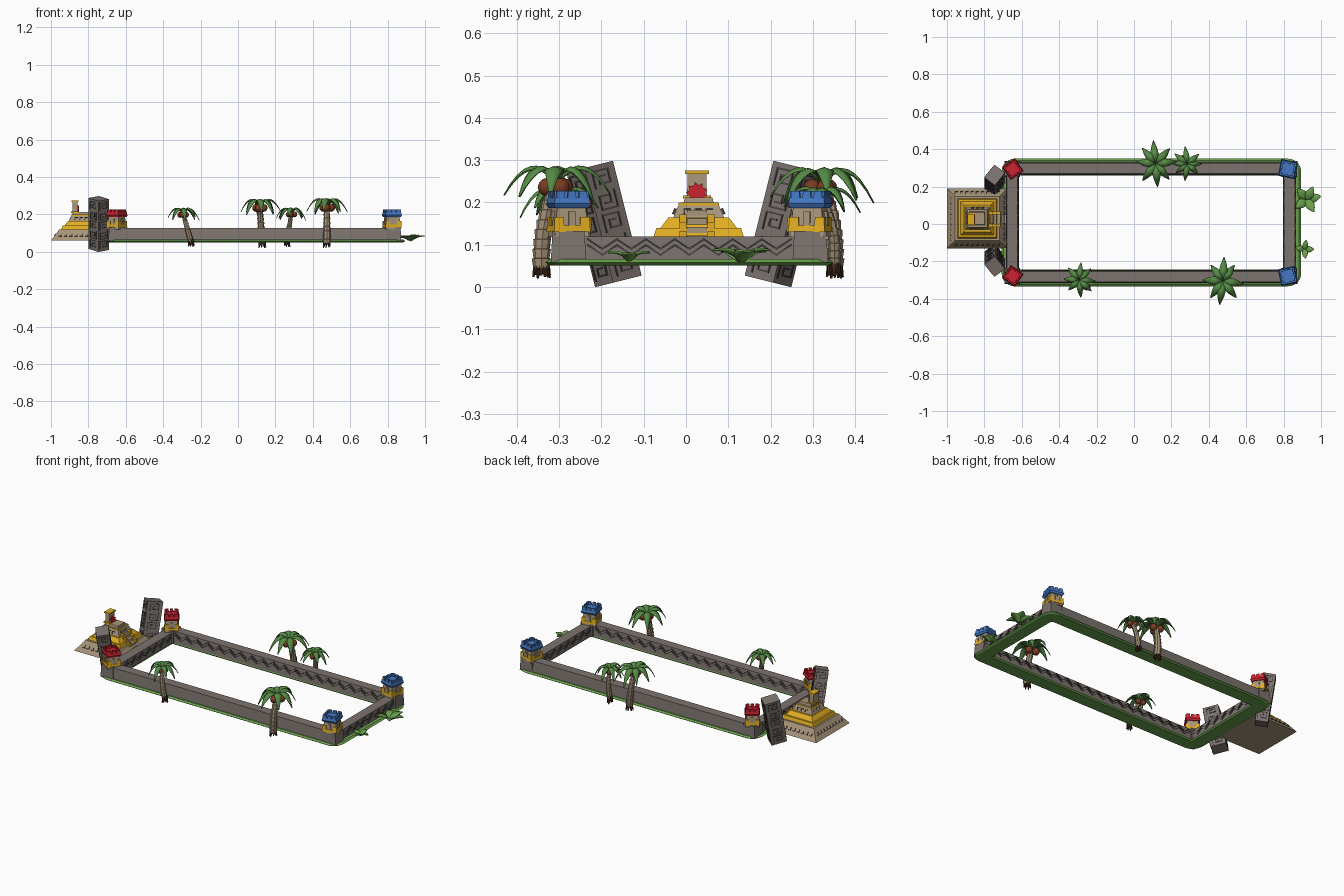
import bpy, bmesh, math, random
from mathutils import Matrix, Vector

if "Cube" in bpy.data.objects:
    bpy.data.objects.remove(bpy.data.objects["Cube"])
random.seed(4)
T = Matrix.Translation
def R(deg, ax): return Matrix.Rotation(math.radians(deg), 4, ax)

def mat(name, hexa):
    m = bpy.data.materials.new(name)
    c = [int(hexa[i:i + 2], 16) / 255 for i in (0, 2, 4)]
    m.diffuse_color = [((v + .055) / 1.055) ** 2.4 if v > .04 else v / 12.92 for v in c] + [1]
    m.use_nodes = True
    m.node_tree.nodes["Principled BSDF"].inputs["Base Color"].default_value = m.diffuse_color
    return m
STONE, DARK = mat("grey stone", "7c736e"), mat("dark carving", "4a4543")
TAN, GOLD = mat("tan stone", "a8957a"), mat("gold", "e2ae22")
RED, BLUE = mat("red", "cc2230"), mat("blue", "4579c4")
LEAF, GRASS = mat("leaf green", "558a45"), mat("grass green", "69a04c")
NUT, ROOT = mat("coconut brown", "783c24"), mat("root brown", "3e281c")

def obj(name, bm, m, smooth=False, solid=0):
    bmesh.ops.recalc_face_normals(bm, faces=bm.faces)
    me = bpy.data.meshes.new(name)
    bm.to_mesh(me); bm.free()
    me.materials.append(m)
    o = bpy.data.objects.new(name, me)
    bpy.context.collection.objects.link(o)
    if smooth:
        for p in me.polygons: p.use_smooth = True
    if solid:
        s = o.modifiers.new("thickness", "SOLIDIFY")
        s.thickness = solid
    return o

def loft(bm, loops, closed=False):
    """Skin between loops of points; cap the ends, or close into a ring."""
    vs = [[bm.verts.new(p) for p in l] for l in loops]
    n = len(vs[0])
    for a, b in zip(vs, vs[1:] + (vs[:1] if closed else [])):
        for i in range(n):
            bm.faces.new((a[i], a[(i + 1) % n], b[(i + 1) % n], b[i]))
    if not closed:
        bm.faces.new(vs[0]); bm.faces.new(vs[-1])

def frustum(bm, z0, z1, a, b=None, M=Matrix()):
    """Box or tapered block, a and b are half sizes at bottom and top."""
    b = b or a
    loft(bm, [[M @ Vector((sx * h[0], sy * h[1], z)) for sx, sy in ((-1, -1), (1, -1), (1, 1), (-1, 1))]
              for z, h in ((z0, a), (z1, b))])

def bars(bm, pts, w, d, M):
    """Raised line along pts in the local x/z plane, facing -y."""
    for p, q in zip(pts, pts[1:]):
        L, a = math.dist(p, q), math.degrees(math.atan2(q[1] - p[1], q[0] - p[0]))
        B = M @ T(((p[0] + q[0]) / 2, 0, (p[1] + q[1]) / 2)) @ R(-a, 'Y')
        frustum(bm, -w / 2, w / 2, (L / 2 + w / 2, d), None, B)

# grass ring under the walls
CX, CY = .093, .008
def rounded(hx, hy, r, z):
    return [(CX + sx * (hx - r) + r * math.cos(math.radians(a0 + a)),
             CY + sy * (hy - r) + r * math.sin(math.radians(a0 + a)), z)
            for sx, sy, a0 in ((1, 1, 0), (-1, 1, 90), (-1, -1, 180), (1, -1, 270)) for a in range(0, 91, 15)]
bm = bmesh.new()
loft(bm, [rounded(.79, .331, .06, .051), rounded(.801, .341, .07, .058), rounded(.79, .331, .06, .066),
          rounded(.716, .257, .01, .066), rounded(.709, .25, .008, .058), rounded(.716, .257, .01, .051)], True)
obj("grass_ring", bm, GRASS)

# walls and zigzag carvings
bm, cz = bmesh.new(), bmesh.new()
def zigzag(length, z0, z1, n, M):
    for k in (0, .014):
        pts = [(-length / 2 + length * i / n, (z0 if i % 2 else z1) - k) for i in range(n + 1)]
        bars(cz, pts, .004, .003, M)
for s in (-1, 1):
    y = CY + s * .289
    frustum(bm, .06, .128, (.78, .036), (.775, .028), T((.088, y, 0)))
    zigzag(1.38, .095, .12, 38, T((.088, y - s * .033, 0)))
    x = .09 + s * .741
    frustum(bm, .06, .12, (.032, .28), (.029, .28), T((x, CY, 0)))
    for f in (-1, 1):
        zigzag(.48, .09, .113, 14, T((x + f * .031, CY, 0)) @ R(90 * f, 'Z'))
    # corner posts
    for t in (-1, 1):
        frustum(bm, .058, .132, (.042, .042), (.038, .038), T((x, CY + t * .286, 0)))
obj("walls", bm, STONE)
obj("wall_zigzag_carving", cz, DARK)

# corner towers
body, trim = bmesh.new(), bmesh.new()
crowns = {1: bmesh.new(), -1: bmesh.new()}
for sx in (-1, 1):
    for sy in (-1, 1):
        M = T((.0875 + sx * .7355, CY + sy * .286, 0)) @ R(sy * (-12 if sx > 0 else 35), 'Z')
        k = 1 if sx > 0 else .92
        M = M @ Matrix.Diagonal((k, k, 1, 1))
        frustum(body, .12, .19, (.041, .041), (.034, .034), M)
        frustum(trim, .13, .145, (.044, .044), (.043, .043), M)
        for a in range(0, 360, 90):
            Q = M @ R(a, 'Z')
            frustum(trim, .14, .165, (.012, .012), (.011, .011), Q @ T((.031, .031, 0)))
            frustum(body, .145, .178, (.008, .004), None, Q @ T((0, -.038, 0)))
            for i in (-1, 0, 1):
                frustum(crowns[sx], .2, .227, (.011, .006), (.009, .005), Q @ T((i * .027, -.036, 0)))
        frustum(crowns[sx], .187, .197, (.04, .04), (.046, .046), M)
        frustum(crowns[sx], .197, .212, (.044, .044), (.041, .041), M)
obj("tower_bodies", body, TAN)
obj("tower_gold_trim", trim, GOLD)
obj("blue_tower_crowns", crowns[1], BLUE)
obj("red_tower_crowns", crowns[-1], RED)

# leaning carved pillars
bm, cz = bmesh.new(), bmesh.new()
spiral = [(-.026, -.02), (-.026, .02), (.022, .02), (.022, -.012), (-.01, -.012), (-.01, .006), (.008, .006)]
for s in (-1, 1):
    M = T((-.745, .017 + s * .211, .149)) @ R(-s * 14, 'X') @ R(s * 52, 'Z')
    frustum(bm, -.14, .14, (.044, .036), None, M)
    for a in range(4):
        off = .036 if a % 2 == 0 else .044
        for i in range(5):
            F = M @ R(90 * a, 'Z') @ T((0, -off, -.106 + i * .053)) @ R(180 * (i % 2), 'Y')
            bars(cz, spiral, .0045, .0025, F)
obj("leaning_pillars", bm, STONE)
obj("pillar_fret_carving", cz, DARK)

# stepped pyramid temple
P = T((-.838, .03, 0))
tan, gold, dk = bmesh.new(), bmesh.new(), bmesh.new()
frustum(tan, .06, .12, (.162, .16), (.118, .118), P)
frustum(gold, .115, .14, (.108, .108), (.1, .1), P)
frustum(gold, .14, .164, (.09, .09), (.072, .072), P)
frustum(tan, .16, .2, (.068, .062), (.05, .045), P)
frustum(gold, .19, .199, (.053, .048), None, P)
frustum(tan, .199, .212, (.042, .036), (.04, .032), P)
temple = P @ T((-.033, -.004, 0))
frustum(tan, .2, .268, (.015, .024), (.013, .022), temple)
frustum(gold, .267, .275, (.019, .028), None, temple)
frustum(gold, .209, .217, (.021, .033), None, temple)
# stair on the courtyard side with gold rails
for i in range(6):
    frustum(tan, .062, .082 + i * .02, (.012, .024), None, P @ T((.152 - i * .02, -.004, 0)))
for s in (-1, 1):
    for i in range(3):
        frustum(gold, .1, .132 + i * .02, (.011, .008), None, P @ T((.112 - i * .02, -.004 + s * .033, 0)))
# carved marks round the sloping base
for a in range(4):
    for x in range(-4, 5):
        F = P @ R(90 * a, 'Z') @ T((x * .028, -.14, .09)) @ R(-37, 'X')
        bars(dk, [(-.007, -.006), (.007, -.006), (.007, .008)], .004, .0025, F)
    for x in (-1, 0, 1):
        F = P @ R(90 * a, 'Z') @ T((x * .026, -.058, .178)) @ R(-24, 'X')
        bars(dk, [(-.008, -.005), (-.008, .007), (.006, .007)], .003, .003, F)
obj("pyramid_stone", tan, TAN)
obj("pyramid_gold_tiers", gold, GOLD)
obj("pyramid_carving", dk, DARK)
# jagged red mark plate
bm = bmesh.new()
ring = [(math.cos(i * math.pi / 9), math.sin(i * math.pi / 9), .026 if i % 2 else .018) for i in range(18)]
loft(bm, [[temple @ Vector((x, c * r, .223 + q * r)) for c, q, r in ring] for x in (.014, .022)])
obj("red_mark", bm, RED)

# leaves: folded, arching strips
def frond(bm, o, az, L, w, rise, droop, fold=.35):
    M, rows, n = T(o) @ R(az, 'Z'), [], 8
    for i in range(n + 1):
        t = i / n
        h = w * math.sin(math.pi * (.08 + .9 * t ** .85)) / 2 + .0008
        z = rise * t - droop * t * t
        rows.append([bm.verts.new(M @ Vector((L * t, k * h, z - abs(k) * h * fold))) for k in (-1, 0, 1)])
    for a, b in zip(rows, rows[1:]):
        for k in (0, 1):
            bm.faces.new((a[k], a[k + 1], b[k + 1], b[k]))

# palm trees: top, foot, crown radius
palms = [((.115, .322, .25), (.13, .352, .045), .118), ((.285, .322, .212), (.262, .35, .05), .088),
         ((-.295, -.3, .21), (-.25, -.338, .05), .09), ((.475, -.305, .252), (.475, -.342, .045), .122)]
trunk, leaf, nut, root = (bmesh.new() for _ in range(4))
for top, foot, r in palms:
    top, foot = Vector(top), Vector(foot)
    bend = Vector((0, .012 if top.y > 0 else -.012, 0))
    loops = []
    for i in range(9):                      # flared trunk segments
        for t, g in ((i / 9, 1), ((i + .95) / 9, 1.22)):
            c = foot.lerp(top, t) + bend * math.sin(math.pi * t)
            rad = r * (.16 - .05 * t) * g
            loops.append([c + Vector((rad * math.cos(a * math.pi / 4), rad * math.sin(a * math.pi / 4), 0)) for a in range(8)])
    loft(trunk, loops)
    for i in range(7):                      # ragged roots
        a = i * math.tau / 7
        M = T(foot + Vector((math.cos(a), math.sin(a), 0)) * r * .12) @ R(math.degrees(a), 'Z') @ R(-14, 'Y')
        frustum(root, -.026 + random.uniform(0, .01), .018, (.002, .002), (.007, .008), M)
    for i in range(8):
        k = r / .115
        frond(leaf, top, i * 45 + 90 + random.uniform(-9, 9), r * (1.05 if i == 0 or i == 4 else random.uniform(.85, 1)),
              .04 * k, .16 * k, .2 * k + random.uniform(-.01, .015))
    for a in (20, 140, 260):                # coconuts
        c = top + Vector((math.cos(math.radians(a)), math.sin(math.radians(a)), 0)) * r * .2 - Vector((0, 0, r * .13))
        bmesh.ops.create_icosphere(nut, subdivisions=2, radius=r * .18, matrix=T(c))
obj("palm_trunks", trunk, TAN)
obj("palm_fronds", leaf, LEAF, True, .003)
obj("coconuts", nut, NUT, True)
obj("palm_roots", root, ROOT)

# broad-leaved ground plants at the far end
bm = bmesh.new()
for o, r, angles in (((.925, .13, .06), .076, (15, 65, 130, 215, 300)), ((.912, -.135, .063), .05, (0, 80, 170, 275))):
    for a in angles:
        frond(bm, o, a, r, r * .6, r * .75, r * .42, -.25)
obj("ground_plants", bm, GRASS, True, .004)
